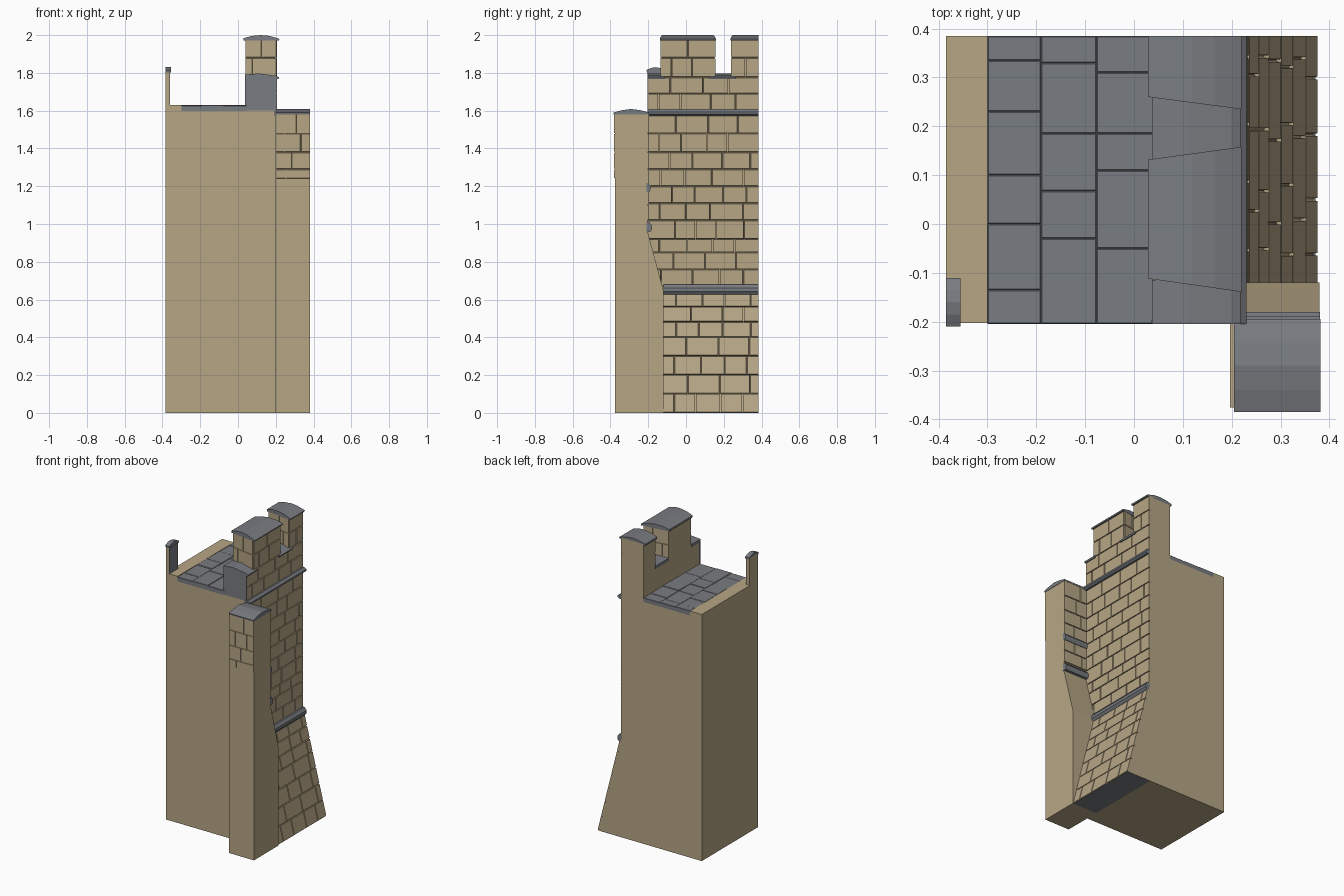
import bpy, bmesh, random
from mathutils import Vector as V

if "Cube" in bpy.data.objects:
    bpy.data.objects.remove(bpy.data.objects["Cube"])

random.seed(4)

def material(name, rgb):
    m = bpy.data.materials.new(name)
    m.diffuse_color = (*rgb, 1)
    m.use_nodes = True
    m.node_tree.nodes["Principled BSDF"].inputs["Base Color"].default_value = m.diffuse_color
    return m

TAN = material("sandstone", (0.47, 0.38, 0.235))
GREY = material("slate", (0.19, 0.2, 0.22))

def add_loft(bm, a, b):
    """Closed solid between two matching rings of points."""
    n = len(a)
    va, vb = [bm.verts.new(p) for p in a], [bm.verts.new(p) for p in b]
    bm.faces.new(va)
    bm.faces.new(vb)
    for i in range(n):
        j = (i + 1) % n
        bm.faces.new((va[i], va[j], vb[j], vb[i]))

def finish(name, bm, *mats):
    bmesh.ops.recalc_face_normals(bm, faces=bm.faces)
    me = bpy.data.meshes.new(name)
    bm.to_mesh(me)
    bm.free()
    ob = bpy.data.objects.new(name, me)
    for m in mats:
        me.materials.append(m)
    bpy.context.collection.objects.link(ob)
    return ob

def loft(name, a, b, mat):
    bm = bmesh.new()
    add_loft(bm, a, b)
    return finish(name, bm, mat)

def along_y(name, xz, y0, y1, mat):
    return loft(name, [(x, y0, z) for x, z in xz], [(x, y1, z) for x, z in xz], mat)

def along_x(name, yz, x0, x1, mat):
    return loft(name, [(x0, y, z) for y, z in yz], [(x1, y, z) for y, z in yz], mat)

def bricks(name, origin, u, v, n, length, rows, size=0.14, depth=0.01):
    """Courses of chamfered blocks on a plane; u runs along, v up, n out."""
    o, u, v, n = V(origin), V(u).normalized(), V(v), V(n).normalized()
    bm = bmesh.new()
    g, c = 0.0015, 0.003
    for k, (r0, r1) in enumerate(zip(rows, rows[1:])):
        joints, s = [0], size * (0.45 + 0.5 * (k % 2)) * random.uniform(0.85, 1.15)
        while s < length - 0.3 * size:
            joints.append(s)
            s += size * random.uniform(0.75, 1.25)
        joints.append(length)
        for s0, s1 in zip(joints, joints[1:]):
            def ring(i, h):
                lo = s0 + (i if s0 > 0 else 0)
                hi = s1 - (i if s1 < length else 0)
                return [o + u * s + v * t + n * h for s, t in
                        ((lo, r0 + i), (hi, r0 + i), (hi, r1 - i), (lo, r1 - i))]
            add_loft(bm, ring(g, -0.002), ring(c, depth))
    return finish(name, bm, TAN)

W, YB = 0.197, 0.385   # outer face of the core, back end

# wall core with raised curb on the inner edge
along_y("wall_core", [(-0.385, 0), (W, 0), (W, 1.6), (-0.3, 1.6), (-0.3, 1.63), (-0.385, 1.63)],
        -0.203, YB, TAN)

# sloping foot of the wall, with a grey underside
foot = along_y("sloping_foot", [(W, 0.001), (0.367, 0.001), (0.203, 0.65), (W, 0.65)], -0.125, YB, TAN)
along_y("foot_underside", [(W, 0), (0.372, 0), (0.372, 0.002), (W, 0.002)], -0.12, YB, GREY)

# stone courses
lower = [0, 0.1, 0.2, 0.3, 0.4, 0.48, 0.56, 0.635]
upper = [0.67, 0.76, 0.85, 0.92, 1.02, 1.11, 1.2, 1.29, 1.38, 1.48, 1.58]
slope = V((-0.164 / 0.65, 0, 1))
bricks("foot_stones", (0.367, -0.12, 0), (0, 1, 0), slope, (0.65, 0, 0.164), 0.505, lower)
bricks("wall_stones", (W, -0.203, 0), (0, 1, 0), (0, 0, 1), (1, 0, 0), 0.588, upper)

# string courses
for name, z0, z1, out, y0 in (("lower_string", 0.628, 0.68, 0.232, -0.12),
                              ("upper_string", 1.573, 1.605, 0.23, -0.205)):
    h = z1 - z0
    along_y(name, [(0.19, z0), (out - 0.012, z0), (out, z0 + 0.3 * h), (out, z0 + 0.65 * h),
                   (out - 0.014, z1), (0.19, z1)], y0, YB, GREY)

# walkway paving, three columns of slabs
columns = ((-0.3, -0.19, (-0.135, 0, 0.1, 0.23, 0.335)),
           (-0.19, -0.077, (-0.03, 0.068, 0.185, 0.33)),
           (-0.077, 0.045, (-0.05, 0.11, 0.185, 0.31)))
bm = bmesh.new()
for x0, x1, cuts in columns:
    ys = [-0.205, *cuts, YB]
    for y0, y1 in zip(ys, ys[1:]):
        def slab(i, z):
            return [(x0 + i, y0 + i, z), (x1 - i, y0 + i, z), (x1 - i, y1 - i, z), (x0 + i, y1 - i, z)]
        top = 1.63 + random.uniform(-0.003, 0.001)
        add_loft(bm, slab(0, 1.598), slab(0, top - 0.002))
        add_loft(bm, slab(0, top - 0.002), slab(0.002, top))
finish("walkway_paving", bm, GREY)

# low parapet with a grey cut end
along_y("parapet", [(0.04, 1.59), (W, 1.59), (W, 1.78), (0.04, 1.78)], -0.198, YB, TAN)
along_y("parapet_end", [(0.036, 1.6), (0.205, 1.6), (0.205, 1.78), (0.036, 1.78)], -0.203, -0.197, GREY)
bricks("parapet_stones", (W, -0.2, 0), (0, 1, 0), (0, 0, 1), (1, 0, 0), 0.585, [1.603, 1.69, 1.777])

# crenel sills
sill = [(0.037, 1.772), (0.214, 1.767), (0.218, 1.777), (0.2, 1.785), (0.11, 1.797), (0.037, 1.791)]
along_y("front_sill", sill, -0.205, -0.115, GREY)
along_y("middle_sill", sill, 0.125, 0.265, GREY)

# merlons: splayed in plan, stones on three sides, arched caps
CAP = [(0.029, 1.972), (0.217, 1.972), (0.22, 1.98), (0.205, 1.985), (0.165, 1.996),
       (0.12, 2.0), (0.075, 1.996), (0.029, 1.984)]

def merlon(name, a_in, a_out, b_in, b_out):
    def plan(z):
        return [(0.04, a_in, z), (W, a_out, z), (W, b_out, z), (0.04, b_in, z)]
    loft(name, plan(1.77), plan(1.98), TAN)
    rows = [1.777, 1.88, 1.975]
    bricks(name + "_outer_stones", (W, a_out, 0), (0, 1, 0), (0, 0, 1), (1, 0, 0),
           b_out - a_out, rows)
    for tag, yi, yo, s in (("front", a_in, a_out, -1), ("back", b_in, b_out, 1)):
        if s > 0 and b_out >= YB:
            continue
        d = V((W - 0.04, yo - yi, 0))
        bricks(f"{name}_{tag}_stones", (0.04, yi, 0), d, (0, 0, 1),
               (-s * d.y, s * d.x, 0), d.length + 0.006, rows, 0.1, 0.004)
    def edge(yi, yo, over):
        return [(x, yi + (yo - yi) * (x - 0.03) / 0.19 + over, z) for x, z in CAP]
    loft(name + "_cap", edge(a_in, a_out, -0.008),
         edge(b_in, b_out, 0 if b_out >= YB else 0.008), GREY)

merlon("middle_merlon", -0.104, -0.131, 0.124, 0.15)
merlon("back_merlon", 0.268, 0.243, YB, YB)

# buttress, wide at its base on the wall side
along_x("buttress", [(-0.376, 0), (-0.12, 0), (-0.12, 0.65), (-0.203, 0.96), (-0.203, 1.59), (-0.376, 1.59)],
        W, 0.38, TAN)
bricks("buttress_front_stones", (0.205, -0.376, 0), (1, 0, 0), (0, 0, 1), (0, -1, 0), 0.175,
       [1.24, 1.29, 1.38, 1.48, 1.583], 0.1, 0.004)
bricks("buttress_back_stones", (0.205, -0.203, 0), (1, 0, 0), (0, 0, 1), (0, 1, 0), 0.175,
       [1.02, 1.1, 1.185, 1.21, 1.29, 1.38, 1.48, 1.583], 0.1, 0.006)
for name, z, y in (("buttress_lower_band", 0.985, -0.18), ("buttress_upper_band", 1.195, -0.188)):
    along_x(name, [(-0.21, z - 0.025), (y - 0.006, z - 0.025), (y, z - 0.012), (y, z + 0.006),
                   (y - 0.012, z + 0.022), (-0.21, z + 0.022)], 0.2, 0.381, GREY)
along_x("buttress_cap", [(-0.383, 1.581), (-0.197, 1.581), (-0.195, 1.59), (-0.24, 1.602), (-0.29, 1.609),
                         (-0.34, 1.602), (-0.385, 1.59)], 0.205, 0.382, GREY)

# thin post on the inner edge with a rounded cap
along_y("inner_post", [(-0.385, 1.62), (-0.363, 1.62), (-0.363, 1.81), (-0.385, 1.81)], -0.203, -0.115, TAN)
along_y("inner_post_facing", [(-0.364, 1.63), (-0.36, 1.63), (-0.36, 1.81), (-0.364, 1.81)],
        -0.2, -0.115, GREY)
along_x("inner_post_cap", [(-0.207, 1.803), (-0.111, 1.803), (-0.111, 1.815), (-0.135, 1.825), (-0.16, 1.83),
                           (-0.185, 1.826), (-0.21, 1.815)], -0.385, -0.355, GREY)
